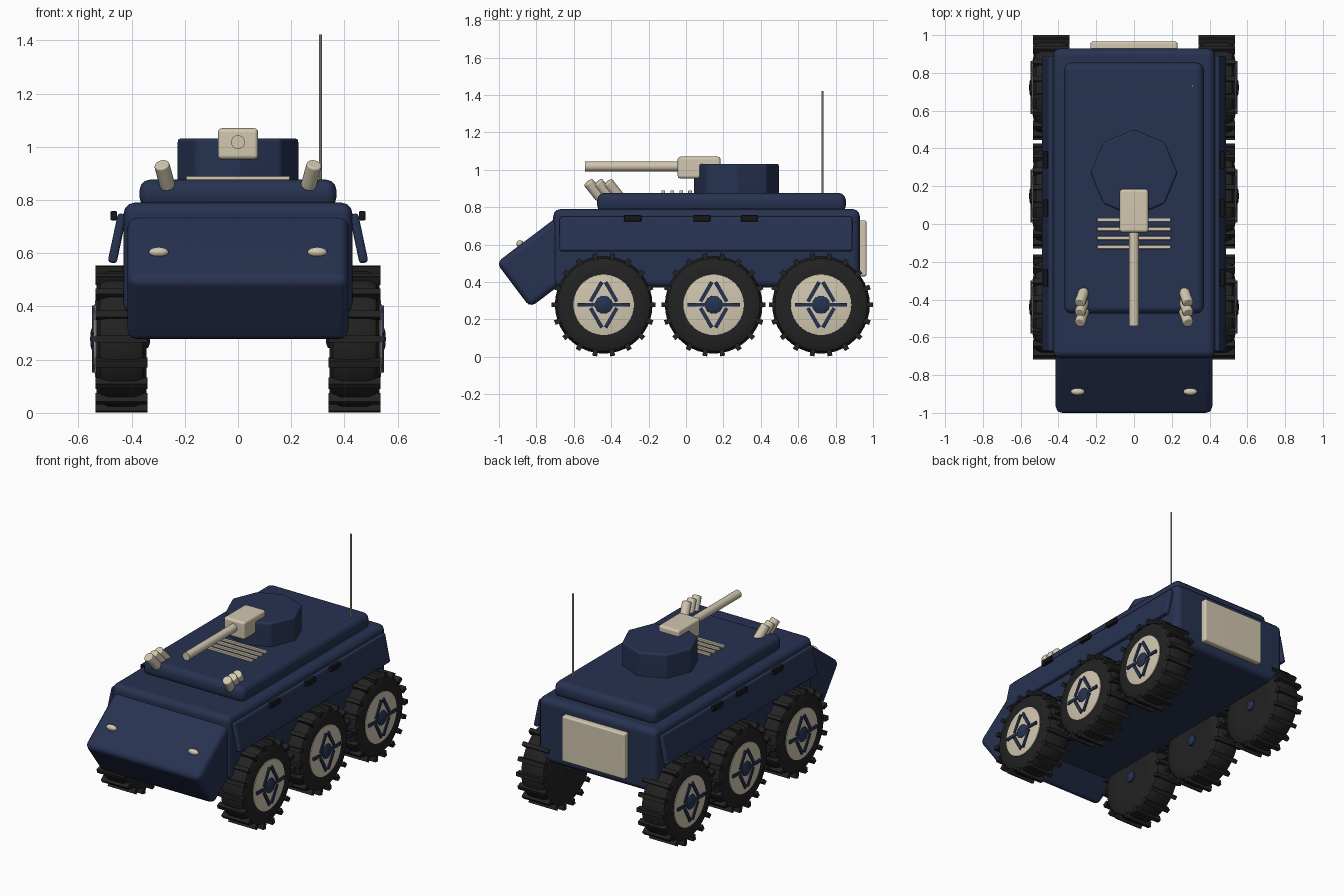
import bpy, bmesh, math
from mathutils import Matrix, Vector

if "Cube" in bpy.data.objects:
    bpy.data.objects.remove(bpy.data.objects["Cube"])


def material(name, rgb):
    m = bpy.data.materials.new(name)
    m.use_nodes = True
    m.diffuse_color = (*rgb, 1)
    bsdf = next(n for n in m.node_tree.nodes if n.type == "BSDF_PRINCIPLED")
    bsdf.inputs["Base Color"].default_value = (*rgb, 1)
    bsdf.inputs["Roughness"].default_value = 0.6
    return m


NAVY = material("navy paint", (0.02, 0.032, 0.082))
BEIGE = material("beige paint", (0.64, 0.57, 0.43))
RUBBER = material("tyre rubber", (0.016, 0.016, 0.016))
BLACK = material("black trim", (0.008, 0.008, 0.009))


def finish(bm, name, mat, weighted=False):
    """Turn a bmesh into a smooth-shaded object with one colour."""
    bmesh.ops.recalc_face_normals(bm, faces=bm.faces)
    mesh = bpy.data.meshes.new(name)
    bm.to_mesh(mesh)
    bm.free()
    mesh.materials.append(mat)
    ob = bpy.data.objects.new(name, mesh)
    bpy.context.collection.objects.link(ob)
    bpy.ops.object.select_all(action="DESELECT")
    ob.select_set(True)
    bpy.context.view_layer.objects.active = ob
    bpy.ops.object.shade_smooth_by_angle(angle=math.radians(38))
    if weighted:
        ob.modifiers.new("weighted normals", "WEIGHTED_NORMAL").keep_sharp = True
    return ob


def round_edges(bm, width, limit=0.5):
    edges = [e for e in bm.edges if e.calc_face_angle(0) > limit]
    bmesh.ops.bevel(bm, geom=edges, offset=width, segments=3, profile=0.5,
                    affect="EDGES", clamp_overlap=True)


def add_box(bm, size, matrix=Matrix()):
    bmesh.ops.create_cube(bm, size=1, matrix=matrix @ Matrix.Diagonal((*size, 1)))


def box(name, mat, low, high, bevel=0.0, rot=(0, 0, 0)):
    bm = bmesh.new()
    low, high = Vector(low), Vector(high)
    add_box(bm, high - low)
    if bevel:
        round_edges(bm, bevel)
    ob = finish(bm, name, mat, True)
    ob.location = (low + high) / 2
    ob.rotation_euler = rot
    return ob


def rod(name, mat, start, end, radius, sides=20, bevel=0.0):
    start, end = Vector(start), Vector(end)
    axis = end - start
    bm = bmesh.new()
    bmesh.ops.create_cone(bm, cap_ends=True, segments=sides, radius1=radius,
                          radius2=radius, depth=axis.length)
    if bevel:
        round_edges(bm, bevel)
    ob = finish(bm, name, mat, True)
    ob.location = (start + end) / 2
    ob.rotation_euler = axis.to_track_quat("Z", "Y").to_euler()
    return ob


def lathe(name, mat, profile, steps=40):
    """Spin (x, radius) points about the x axis."""
    bm = bmesh.new()
    vs = [bm.verts.new((x, 0, r)) for x, r in profile]
    es = [bm.edges.new(pair) for pair in zip(vs, vs[1:])]
    bmesh.ops.spin(bm, geom=vs + es, cent=(0, 0, 0), axis=(1, 0, 0),
                   angle=math.tau, steps=steps)
    bmesh.ops.remove_doubles(bm, verts=bm.verts, dist=0.0002)
    return finish(bm, name, mat)


# Hull, raised deck and rear door
box("hull", NAVY, (-0.43, -0.71, 0.37), (0.43, 0.93, 0.79), 0.04)
box("deck", NAVY, (-0.37, -0.475, 0.77), (0.37, 0.855, 0.877), 0.04)
box("rear_door", BEIGE, (-0.23, 0.91, 0.43), (0.23, 0.966, 0.73), 0.012)

# Sloping nose: a box tilted about its front top corner
tilt = math.radians(37)
length, depth = 0.42, 0.3
along = Vector((0, math.cos(tilt), math.sin(tilt)))
down = Vector((0, math.sin(tilt), -math.cos(tilt)))
centre = Vector((0, -1.014, 0.503)) + along * length / 2 + down * depth / 2
half = Vector((0.415, length / 2, depth / 2))
box("nose", NAVY, centre - half, centre + half, 0.035, (tilt, 0, 0))

# Turret and gun
turret = rod("turret", NAVY, (0, 0.27, 0.86), (0, 0.27, 1.032), 0.23, 8, 0.014)
box("gun_mount", BEIGE, (-0.076, -0.045, 0.953), (0.076, 0.185, 1.07), 0.016)
rod("gun_barrel", BEIGE, (0, 0, 1.018), (0, -0.54, 1.018), 0.026, 20)

# Deck grille and antenna
for i in range(4):
    y = 0.022 - i * 0.048
    box("grille_slat", BEIGE, (-0.195, y - 0.01, 0.865), (0.195, y + 0.01, 0.89), 0.003)
rod("antenna", BEIGE, (0.31, 0.73, 0.86), (0.31, 0.73, 1.422), 0.005, 8)

for s in (-1, 1):
    # Tilted side skirts with hinge blocks
    skirt = box("side_skirt", NAVY, (s * 0.454 - 0.017, -0.675, 0.562),
                (s * 0.454 + 0.017, 0.89, 0.75), 0.012, (0, -s * math.radians(12), 0))
    for y in (-0.285, 0.085, 0.34):
        box("skirt_hinge", BLACK, (s * 0.467 - 0.012, y - 0.046, 0.724),
            (s * 0.467 + 0.012, y + 0.046, 0.758), 0.004)

    # Smoke launchers leaning forward and outward
    for i in range(3):
        y = -0.365 - i * 0.052
        rod("smoke_launcher", BEIGE, (s * 0.264, y + 0.012, 0.85),
            (s * 0.287, y - 0.055, 0.935), 0.029, 16, 0.008)

    # Headlights
    bm = bmesh.new()
    bmesh.ops.create_uvsphere(bm, u_segments=20, v_segments=10, radius=1)
    bmesh.ops.scale(bm, vec=(0.037, 0.019, 0.019), verts=bm.verts)
    lamp = finish(bm, "headlight", BEIGE)
    lamp.location = (s * 0.298, -0.888, 0.604)

# Wheel parts, built about the origin with the outside facing +x
tyre = lathe("tyre", RUBBER, [(-0.09, 0), (-0.095, 0.15), (-0.094, 0.215), (-0.08, 0.248),
                              (-0.05, 0.261), (0.05, 0.261), (0.08, 0.248),
                              (0.094, 0.215), (0.092, 0.165), (0.085, 0)])
rim = lathe("wheel_disc", BEIGE, [(0.08, 0.165), (0.096, 0.162), (0.102, 0.12),
                                  (0.105, 0.06), (0.106, 0)])
hub = lathe("hub_cap", NAVY, [(0.095, 0.05), (0.108, 0.047), (0.115, 0.033), (0.118, 0)], 24)
axle = lathe("axle_end", NAVY, [(-0.08, 0.036), (-0.1, 0.034), (-0.106, 0.02), (-0.108, 0)], 24)

bm = bmesh.new()
lugs = 18
for i in range(lugs):
    turn = Matrix.Rotation(math.tau * (i + 0.5) / lugs, 4, "X")
    add_box(bm, (0.194, 0.026, 0.036), turn @ Matrix.Translation((0, 0, 0.26)))
tread = finish(bm, "tread_lugs", RUBBER)

# Spokes: two level ones, the other four forming a diamond
bm = bmesh.new()
for i in range(6):
    a = i * math.pi / 3
    place = Matrix.Translation((0.104, 0.08 * math.cos(a), 0.08 * math.sin(a)))
    add_box(bm, (0.014, 0.12, 0.02), place @ Matrix.Rotation(-a, 4, "X"))
spokes = finish(bm, "wheel_spokes", NAVY)

# Six wheels sharing the same meshes
parts = (tyre, rim, hub, axle, tread, spokes)
for s in (-1, 1):
    for y in (-0.44, 0.148, 0.722):
        for part in parts:
            ob = part.copy()
            bpy.context.collection.objects.link(ob)
            ob.location = (s * 0.438, y, 0.278)
            ob.rotation_euler = (0, 0, 0 if s > 0 else math.pi)
for part in parts:
    bpy.data.objects.remove(part)
